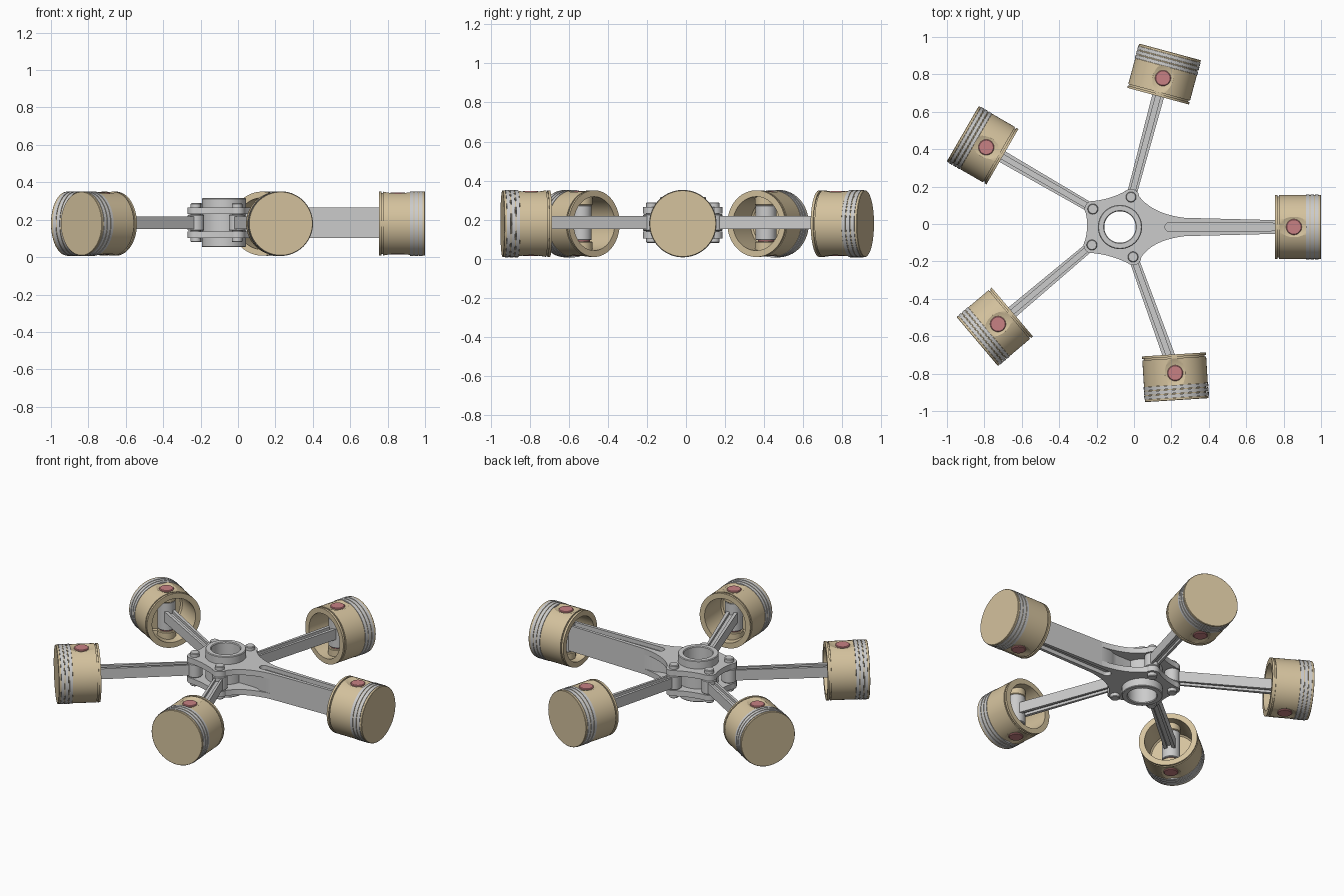
import bpy, bmesh
from math import radians, sin, cos, pi, atan2
from mathutils import Vector, Matrix

if "Cube" in bpy.data.objects:
    bpy.data.objects.remove(bpy.data.objects["Cube"])

HUB = Vector((-0.075, -0.016))
ZP, ZR = 0.179, 0.184            # piston and rod centre heights


def material(name, rgb):
    m = bpy.data.materials.new(name)
    m.diffuse_color = (*rgb, 1)
    m.use_nodes = True
    m.node_tree.nodes["Principled BSDF"].inputs["Base Color"].default_value = m.diffuse_color
    return m


TAN = material("tan_alloy", (0.66, 0.54, 0.34))
RED = material("red_pin", (0.58, 0.22, 0.23))


def lathe(bm, profile, axis='Z', steps=64, closed=True, at=(0, 0, 0)):
    """Spin (radius, height) points round the Z or X axis."""
    p = [Vector((r, 0, h)) if axis == 'Z' else Vector((h, r, 0)) for r, h in profile]
    vs = [bm.verts.new(v + Vector(at)) for v in p]
    es = [bm.edges.new((a, b)) for a, b in zip(vs, vs[1:])]
    if closed:
        es.append(bm.edges.new((vs[-1], vs[0])))
    bmesh.ops.spin(bm, geom=vs + es, cent=at, axis=(0, 0, 1) if axis == 'Z' else (1, 0, 0),
                   angle=2 * pi, steps=steps)
    bmesh.ops.remove_doubles(bm, verts=bm.verts, dist=1e-6)


def cylinder(bm, r, z0, z1, at=(0, 0, 0), c=0.004):
    lathe(bm, [(0, z0), (r - c, z0), (r, z0 + c), (r, z1 - c), (r - c, z1), (0, z1)],
          steps=40, closed=False, at=at)


def loft(bm, a, b):
    """Solid between two matching outlines."""
    va, vb = [[bm.verts.new(p) for p in pts] for pts in (a, b)]
    bm.faces.new(va)
    bm.faces.new(vb)
    for i in range(len(va)):
        j = (i + 1) % len(va)
        bm.faces.new((va[i], va[j], vb[j], vb[i]))


def prism(bm, outline, z0, z1):
    loft(bm, [(x, y, z0) for x, y in outline], [(x, y, z1) for x, y in outline])


def mesh_object(name, bm):
    bmesh.ops.recalc_face_normals(bm, faces=bm.faces)
    me = bpy.data.meshes.new(name)
    bm.to_mesh(me)
    bm.free()
    ob = bpy.data.objects.new(name, me)
    bpy.context.scene.collection.objects.link(ob)
    return ob


def cut(ob, cutters):
    """Subtract the cutters, bake the result and discard the cutters."""
    for c in cutters:
        m = ob.modifiers.new("cut", 'BOOLEAN')
        m.operation, m.solver, m.object = 'DIFFERENCE', 'EXACT', c
        c.hide_render = True
    bpy.context.view_layer.update()
    dg = bpy.context.evaluated_depsgraph_get()
    me = bpy.data.meshes.new_from_object(ob.evaluated_get(dg))
    ob.modifiers.clear()
    ob.data = me
    for c in cutters:
        bpy.data.objects.remove(c)


def finish(ob, mat=None):
    me = ob.data
    me.materials.clear()
    if mat:
        me.materials.append(mat)
    me.shade_smooth()
    me.set_sharp_from_angle(angle=radians(30))
    return ob


def place(ob, xy, z, angle=0):
    ob.matrix_world = Matrix.Translation((xy[0], xy[1], z)) @ Matrix.Rotation(angle, 4, 'Z')


def copy(ob, name):
    new = bpy.data.objects.new(name, ob.data)
    bpy.context.scene.collection.objects.link(new)
    return new


def bezier(a, b, c, n=10):
    return [a * (1 - t) ** 2 + b * 2 * t * (1 - t) + c * t * t for t in (i / n for i in range(1, n))]


# Piston: hollow turned body along X, wrist pin at the origin
R, G = 0.171, 0.163
RINGS = [0.064, 0.088, 0.112]
profile = [(0, 0.09), (0.13, 0.09), (0.138, 0.08), (0.138, -0.1), (R, -0.1),
           (R, -0.087), (G, -0.087), (G, -0.079), (R, -0.079)]
for x in RINGS:
    profile += [(R, x), (G - 0.004, x), (G - 0.004, x + 0.02), (R, x + 0.02)]
profile += [(R, 0.143), (R - 0.002, 0.145), (0, 0.145)]
bm = bmesh.new()
lathe(bm, profile, 'X', closed=False, steps=72)
piston = mesh_object("piston_1", bm)

# Shallow dish around each end of the wrist pin
dishes = []
for s in (1, -1):
    bm = bmesh.new()
    bmesh.ops.create_uvsphere(bm, u_segments=48, v_segments=48, radius=0.195)
    bmesh.ops.translate(bm, verts=bm.verts, vec=(0, 0, s * 0.349))
    dishes.append(mesh_object("dish_cutter", bm))
cut(piston, dishes)
finish(piston, TAN)

# Piston rings
bm = bmesh.new()
for x in RINGS:
    lathe(bm, [(G - 0.006, x + 0.001), (R + 0.002, x + 0.001),
               (R + 0.002, x + 0.019), (G - 0.006, x + 0.019)], 'X', steps=72)
rings = finish(mesh_object("piston_rings_1", bm))

# Pin bosses inside the piston
bm = bmesh.new()
for a, b in ((0.093, 0.146), (-0.146, -0.093)):
    cylinder(bm, 0.056, a, b)
bosses = finish(mesh_object("pin_bosses_1", bm), TAN)

# Wrist pin
bm = bmesh.new()
cylinder(bm, 0.042, -0.166, 0.166)
wrist_pin = finish(mesh_object("wrist_pin_1", bm), RED)

WRIST = [(0.855, -0.016), (0.155, 0.78), (-0.79, 0.41), (-0.727, -0.535), (0.22, -0.797)]
TILT = [0, 74.9, 150, 220.2, -86.4]
for i, (xy, a) in enumerate(zip(WRIST, TILT)):
    for ob, name in ((piston, "piston"), (rings, "piston_rings"),
                     (bosses, "pin_bosses"), (wrist_pin, "wrist_pin")):
        place(ob if i == 0 else copy(ob, f"{name}_{i + 1}"), xy, ZP, radians(a))

# Link rod: grooved beam with an eye at each end
L = 0.659


def h_section(x, w, h=0.033, s=0.013, d=0.016):
    half = [(w, -h), (w, h), (s, h), (s, h - d)]
    pts = half + [(-s, h - d), (-s, h), (-w, h), (-w, -h), (-s, -h), (-s, d - h), (s, d - h), (s, -h)]
    return [(x, y, z) for y, z in pts]


bm = bmesh.new()
loft(bm, h_section(0.03, 0.026), h_section(L - 0.035, 0.033))
cylinder(bm, 0.044, -0.043, 0.043)
cylinder(bm, 0.053, -0.09, 0.09, at=(L, 0, 0))
link = finish(mesh_object("link_rod_2", bm))

# Knuckle pin joining a link rod to the hub
bm = bmesh.new()
cylinder(bm, 0.028, -0.104, 0.104)
knuckle = finish(mesh_object("knuckle_pin_2", bm))

KNUCKLE = [Vector(p) for p in ((-0.016, 0.144), (-0.22, 0.08), (-0.225, -0.112), (-0.005, -0.176))]
for i, (k, w) in enumerate(zip(KNUCKLE, WRIST[1:])):
    place(link if i == 0 else copy(link, f"link_rod_{i + 2}"), k, ZR, atan2(w[1] - k.y, w[0] - k.x))
    place(knuckle if i == 0 else copy(knuckle, f"knuckle_pin_{i + 2}"), k, ZR)

# Hub flange outline: four lobes with concave sides, flaring into the master rod
END = 0.345
outline = [Vector((END, 0.049))]
for i, k in enumerate(KNUCKLE):
    c = k - HUB
    th = atan2(c.y, c.x)
    arc = [c + 0.044 * Vector((cos(th + radians(d)), sin(th + radians(d)))) for d in range(-65, 66, 10)]
    last = outline[-1]
    mid = Vector((0.175, 0.07)) if i == 0 else (last + arc[0]) * 0.5 * 0.9
    outline += bezier(last, mid, arc[0]) + arc
tip = Vector((END, -0.049))
outline += bezier(outline[-1], Vector((0.175, -0.07)), tip) + [tip]


def slot_cutters():
    """Long round-ended grooves on the top and bottom of the master rod."""
    result = []
    for s in (1, -1):
        pts = [(0.266 + 0.025 * cos(radians(a)), 0.025 * sin(radians(a))) for a in range(90, 271, 15)]
        pts += [(0.93, -0.019), (0.93, 0.019)]
        b = bmesh.new()
        prism(b, pts, s * 0.056, s * 0.2)
        ob = mesh_object("slot_cutter", b)
        place(ob, HUB, ZR)
        result.append(ob)
    return result


# Hub flanges, bored for the bearing tube
bm = bmesh.new()
prism(bm, outline, 0.046, 0.081)
prism(bm, outline, -0.081, -0.046)
flanges = mesh_object("hub_flanges", bm)
place(flanges, HUB, ZR)
bm = bmesh.new()
lathe(bm, [(0, -0.3), (0.11, -0.3), (0.11, 0.3), (0, 0.3)], closed=False)
bore = mesh_object("bore_cutter", bm)
place(bore, HUB, ZR)
cut(flanges, slot_cutters() + [bore])
finish(flanges)

# Bearing tube
bm = bmesh.new()
lathe(bm, [(0.084, -0.126), (0.088, -0.131), (0.114, -0.131), (0.118, -0.127),
           (0.118, 0.127), (0.114, 0.131), (0.088, 0.131), (0.084, 0.126)])
place(finish(mesh_object("bearing_tube", bm)), HUB, ZR)

# Web between the flanges, from the tube to the master rod
bm = bmesh.new()
prism(bm, [(0.11, -0.03), (0.22, -0.03), (0.25, -0.036), (0.275, -0.049), (END, -0.049),
           (END, 0.049), (0.275, 0.049), (0.25, 0.036), (0.22, 0.03), (0.11, 0.03)], -0.047, 0.047)
place(finish(mesh_object("master_rod_web", bm)), HUB, ZR)

# Master rod beam
bm = bmesh.new()
prism(bm, [(END, -0.049), (0.895, -0.035), (0.895, 0.035), (END, 0.049)], -0.081, 0.081)
beam = mesh_object("master_rod", bm)
place(beam, HUB, ZR)
cut(beam, slot_cutters())
finish(beam)

# Master rod small end
bm = bmesh.new()
cylinder(bm, 0.054, -0.091, 0.091)
place(finish(mesh_object("master_rod_eye", bm)), WRIST[0], ZR - 0.003)
